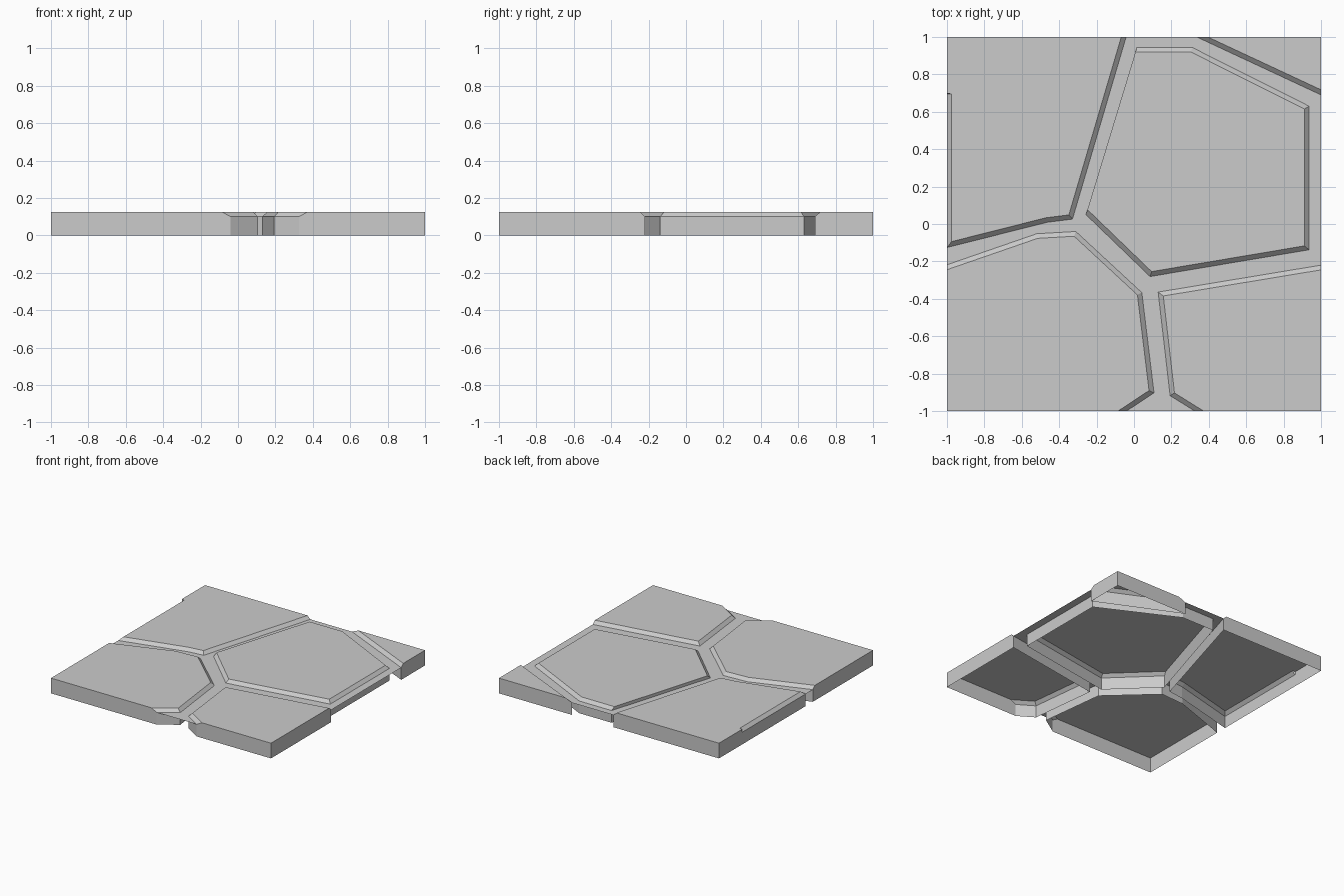
import bpy, bmesh
from mathutils import Vector

if "Cube" in bpy.data.objects:
    bpy.data.objects.remove(bpy.data.objects["Cube"])

LEDGE, TOP, B = 0.1, 0.125, 0.025   # groove height, stone top, bevel width

# Counter-clockwise outlines: (x, y, bevel width of the edge that starts here)
STONES = {
    "centre_stone": [(.015, .944, 0), (-.257, .05, B), (.086, -.281, B),
                     (.936, -.138, B), (.936, .63, B), (.311, .944, B)],
    "back_left_stone": [(-1, 1, 0), (-1, .70, 0), (-1, .694, B), (-1, -.126, B),
                        (-.465, .009, B), (-.329, .026, B), (-.042, 1, 0)],
    "front_left_stone": [(-1, -1, 0), (-.04, -1, B), (.107, -.903, B), (.042, -.367, B),
                         (-.311, -.04, B), (-.52, -.052, B), (-1, -.218, 0)],
    "front_right_stone": [(.325, -1, 0), (1, -1, 0), (1, -.22, B),
                          (.129, -.364, B), (.193, -.918, B)],
    "back_right_stone": [(1, .69, 0), (1, 1, 0), (.335, 1, B)],
}


def inset(pts):
    """Move every edge inward by its own width and return the new corners."""
    out = []
    for i, (x, y, w1) in enumerate(pts):
        p = Vector((x, y))
        a, b = pts[i - 1], pts[(i + 1) % len(pts)]
        d0 = (p - Vector(a[:2])).normalized()
        d1 = (Vector(b[:2]) - p).normalized()
        n0, n1 = Vector((-d0.y, d0.x)), Vector((-d1.y, d1.x))
        w0, det = a[2], d0.cross(d1)
        if abs(det) < 1e-4:
            q = p + n1 * max(w0, w1)
        else:
            q0, q1 = p + n0 * w0, p + n1 * w1
            q = q0 + d0 * ((q1 - q0).cross(d1) / det)
        out.append((q.x, q.y))
    return out


def finish(name, bm):
    mesh = bpy.data.meshes.new(name)
    bm.to_mesh(mesh)
    bm.free()
    bpy.context.collection.objects.link(bpy.data.objects.new(name, mesh))


# Stones: wall, bevel and top, open underneath
for name, pts in STONES.items():
    bm = bmesh.new()
    outer = [p[:2] for p in pts]
    rings = [[bm.verts.new((x, y, z)) for x, y in ring]
             for ring, z in ((outer, 0), (outer, LEDGE), (inset(pts), TOP))]
    n = len(pts)
    for lo, hi in zip(rings, rings[1:]):
        for i in range(n):
            j = (i + 1) % n
            bm.faces.new((lo[i], lo[j], hi[j], hi[i]))
    bm.faces.new(rings[-1])
    finish(name, bm)

# Groove floor: thin sheet filling the gaps between the stones
bm = bmesh.new()
S = {k: [p[:2] for p in v] for k, v in STONES.items()}
c, bl, fl, fr, br = S.values()
border = bl[2:] + [br[2], br[0], fr[2], fr[3], fr[4], fr[0]] + fl[1:]
# back_left runs left edge -> top; right side runs down; front_left returns to the left edge
border = bl[3:] + [br[2], br[0]] + fr[2:] + [fr[0]] + fl[1:]
edges = []
for loop in (border, c):
    vs = [bm.verts.new((x, y, LEDGE)) for x, y in loop]
    edges += [bm.edges.new((vs[i - 1], vs[i])) for i in range(len(vs))]
bmesh.ops.triangle_fill(bm, edges=edges, use_beauty=True, normal=(0, 0, 1))
for f in bm.faces:
    f.normal_update()
    if f.normal.z < 0:
        f.normal_flip()
bmesh.ops.dissolve_limit(bm, angle_limit=0.01, verts=bm.verts, edges=bm.edges)
finish("groove_floor", bm)
